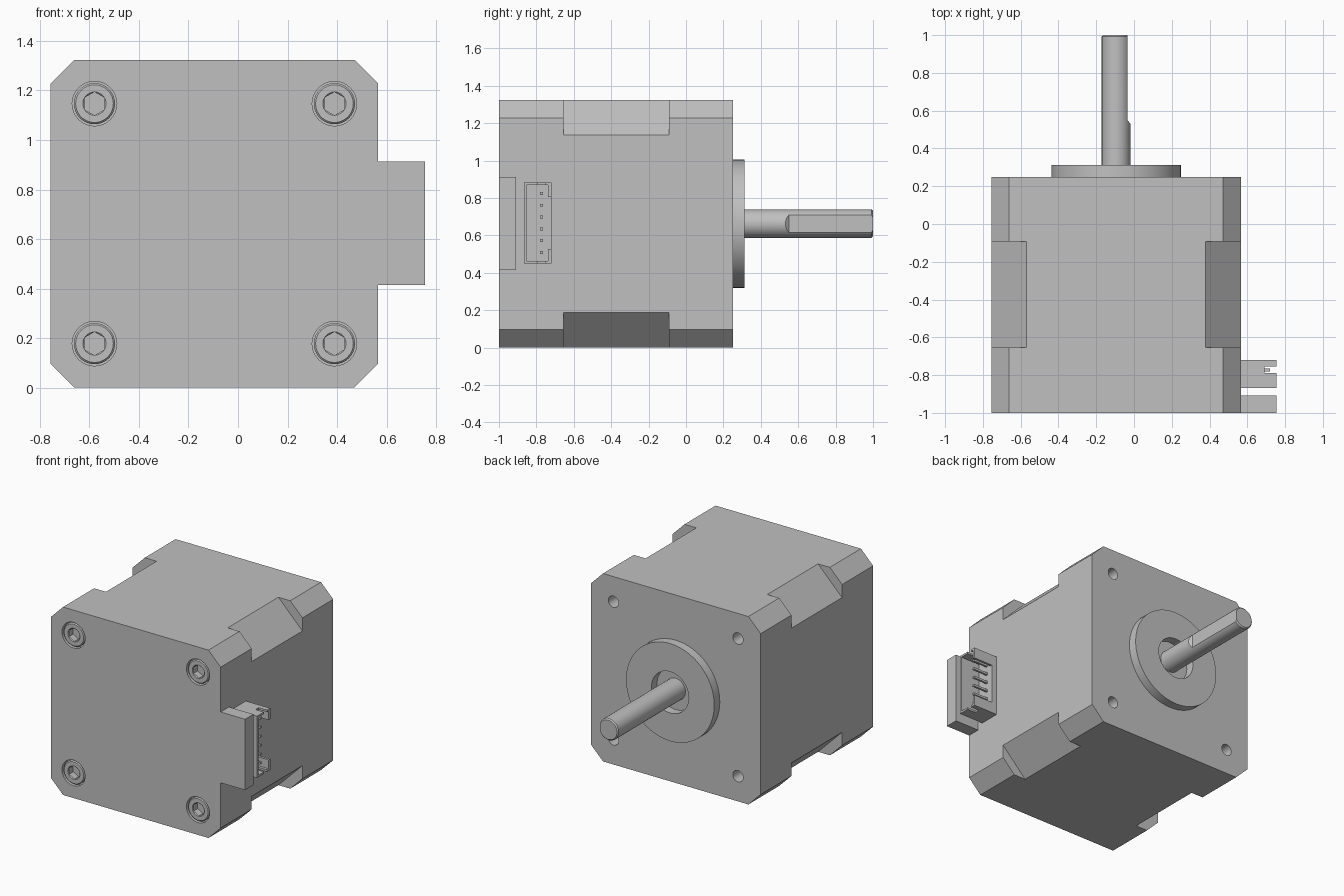
import bpy
import bmesh
import math
from mathutils import Vector

if "Cube" in bpy.data.objects:
    bpy.data.objects.remove(bpy.data.objects["Cube"])

CX, CZ = -0.095, 0.6625      # motor axis
HALF = 0.6605                # half width of the square body
BACK, FACE = -1.0, 0.25      # cover end and shaft end of the body
PITCH = 0.484                # screw offset from the axis
CORNERS = [(sx, sz) for sx in (-1, 1) for sz in (-1, 1)]

grey = bpy.data.materials.new("light grey")
grey.use_nodes = True
grey.diffuse_color = (0.53, 0.53, 0.53, 1)
grey.node_tree.nodes["Principled BSDF"].inputs["Base Color"].default_value = grey.diffuse_color


def finish(name, bm):
    bmesh.ops.recalc_face_normals(bm, faces=bm.faces)
    mesh = bpy.data.meshes.new(name)
    bm.to_mesh(mesh)
    bm.free()
    mesh.materials.append(grey)
    ob = bpy.data.objects.new(name, mesh)
    bpy.context.scene.collection.objects.link(ob)
    return ob


def prism(name, points, a, b, axis="y"):
    """Extrude a flat outline along y (points are x, z) or z (points are x, y)."""
    place = (lambda p, t: (p[0], t, p[1])) if axis == "y" else (lambda p, t: (p[0], p[1], t))
    bm = bmesh.new()
    low = [bm.verts.new(place(p, a)) for p in points]
    high = [bm.verts.new(place(p, b)) for p in points]
    bm.faces.new(low)
    bm.faces.new(high)
    n = len(points)
    for i in range(n):
        j = (i + 1) % n
        bm.faces.new((low[i], low[j], high[j], high[i]))
    return finish(name, bm)


def box(name, x, y, z):
    return prism(name, [(x[0], z[0]), (x[1], z[0]), (x[1], z[1]), (x[0], z[1])], *y)


def lathe(name, profile, x=CX, z=CZ, steps=48, closed=False):
    """Revolve (radius, y) points about an axis parallel to y."""
    bm = bmesh.new()
    vs = [bm.verts.new((x, y, z + r)) for r, y in profile]
    es = [bm.edges.new(pair) for pair in zip(vs, vs[1:])]
    if closed:
        es.append(bm.edges.new((vs[-1], vs[0])))
    bmesh.ops.spin(bm, geom=vs + es, cent=(x, 0, z), axis=(0, 1, 0),
                   angle=math.tau, steps=steps, use_merge=True)
    bmesh.ops.remove_doubles(bm, verts=bm.verts, dist=1e-5)
    return finish(name, bm)


def rod(name, r, y0, y1, x, z, steps=32):
    return lathe(name, [(0, y0), (r, y0), (r, y1), (0, y1)], x, z, steps)


def cut(ob, *cutters):
    for c in cutters:
        mod = ob.modifiers.new("cut", "BOOLEAN")
        mod.operation, mod.solver, mod.object = "DIFFERENCE", "EXACT", c
    graph = bpy.context.evaluated_depsgraph_get()
    mesh = bpy.data.meshes.new_from_object(ob.evaluated_get(graph))
    ob.modifiers.clear()
    ob.data = mesh
    for c in cutters:
        bpy.data.objects.remove(c)


def smooth(ob):
    bpy.ops.object.select_all(action="DESELECT")
    ob.select_set(True)
    bpy.context.view_layer.objects.active = ob
    bpy.ops.object.shade_smooth_by_angle(angle=math.radians(30))


# Body: chamfered block with deeper chamfers along the middle
c = HALF - 0.095
outline = [(-c, -HALF), (c, -HALF), (HALF, -c), (HALF, c),
           (c, HALF), (-c, HALF), (-HALF, c), (-HALF, -c)]
body = prism("motor_body", [(CX + x, CZ + z) for x, z in outline], BACK, FACE)
cutters = []
for sx, sz in CORNERS:
    far, near = HALF + 0.1, HALF - 0.287
    tri = [(far, near), (far, far), (near, far)]
    cutters.append(prism("corner_cut", [(CX + sx * x, CZ + sz * z) for x, z in tri],
                         -0.655, -0.092))
    px, pz = CX + sx * PITCH, CZ + sz * PITCH
    # Screw counterbore at one end, threaded mounting hole at the other
    cutters.append(rod("counterbore", 0.09, BACK - 0.1, BACK + 0.1, px, pz))
    cutters.append(rod("mount_hole", 0.04, FACE - 0.14, FACE + 0.1, px, pz))
cut(body, *cutters)
smooth(body)

# Socket head screws
for i, (sx, sz) in enumerate(CORNERS):
    px, pz = CX + sx * PITCH, CZ + sz * PITCH
    top = BACK + 0.004
    head = lathe("screw_%d" % (i + 1), [(0, top), (0.076, top), (0.083, top + 0.007),
                 (0.083, BACK + 0.11), (0, BACK + 0.11)], px, pz, 32)
    cut(head,
        rod("hex_socket", 0.047, BACK - 0.05, BACK + 0.055, px, pz, 6),
        lathe("socket_lead", [(0, top - 0.01), (0.057, top - 0.01), (0.037, top + 0.01),
              (0, top + 0.01)], px, pz, 32))
    smooth(head)

# Pilot boss around the shaft opening
boss = lathe("pilot_boss", [(0.145, FACE - 0.01), (0.343, FACE - 0.01),
             (0.343, 0.312), (0.145, 0.312)], steps=64, closed=True)
smooth(boss)

# Output shaft with a milled flat
shaft = lathe("shaft", [(0, FACE - 0.02), (0.076, FACE - 0.02), (0.076, 0.992),
              (0.068, 1.0), (0, 1.0)])
flat = [(CX + 0.06, 0.55), (CX + 0.06, 1.1), (CX + 0.2, 1.1), (CX + 0.2, 0.48), (CX + 0.077, 0.53)]
cut(shaft, prism("flat_cut", flat, CZ - 0.2, CZ + 0.2, "z"))
smooth(shaft)

# Guard tab beside the connector
SIDE, TIP = CX + HALF, 0.755
box("connector_guard", (SIDE - 0.02, TIP), (BACK, -0.908), (0.415, 0.913))

# Open connector housing: cavity, end slots and side window
MID = 0.6665
housing = box("connector_housing", (SIDE - 0.02, TIP), (-0.867, -0.72), (MID - 0.217, MID + 0.217))
cut(housing,
    box("cavity", (0.605, 0.9), (-0.853, -0.737), (MID - 0.203, MID + 0.203)),
    box("end_slots", (0.69, 0.9), (-0.79, -0.755), (MID - 0.3, MID + 0.3)),
    box("side_window", (0.606, 0.9), (-0.75, -0.6), (MID - 0.14, MID + 0.14)))

# Connector pins
for i in range(6):
    z = MID + (i - 2.5) * 0.063
    box("pin_%d" % (i + 1), (0.59, 0.72), (-0.78, -0.765), (z - 0.0075, z + 0.0075))
